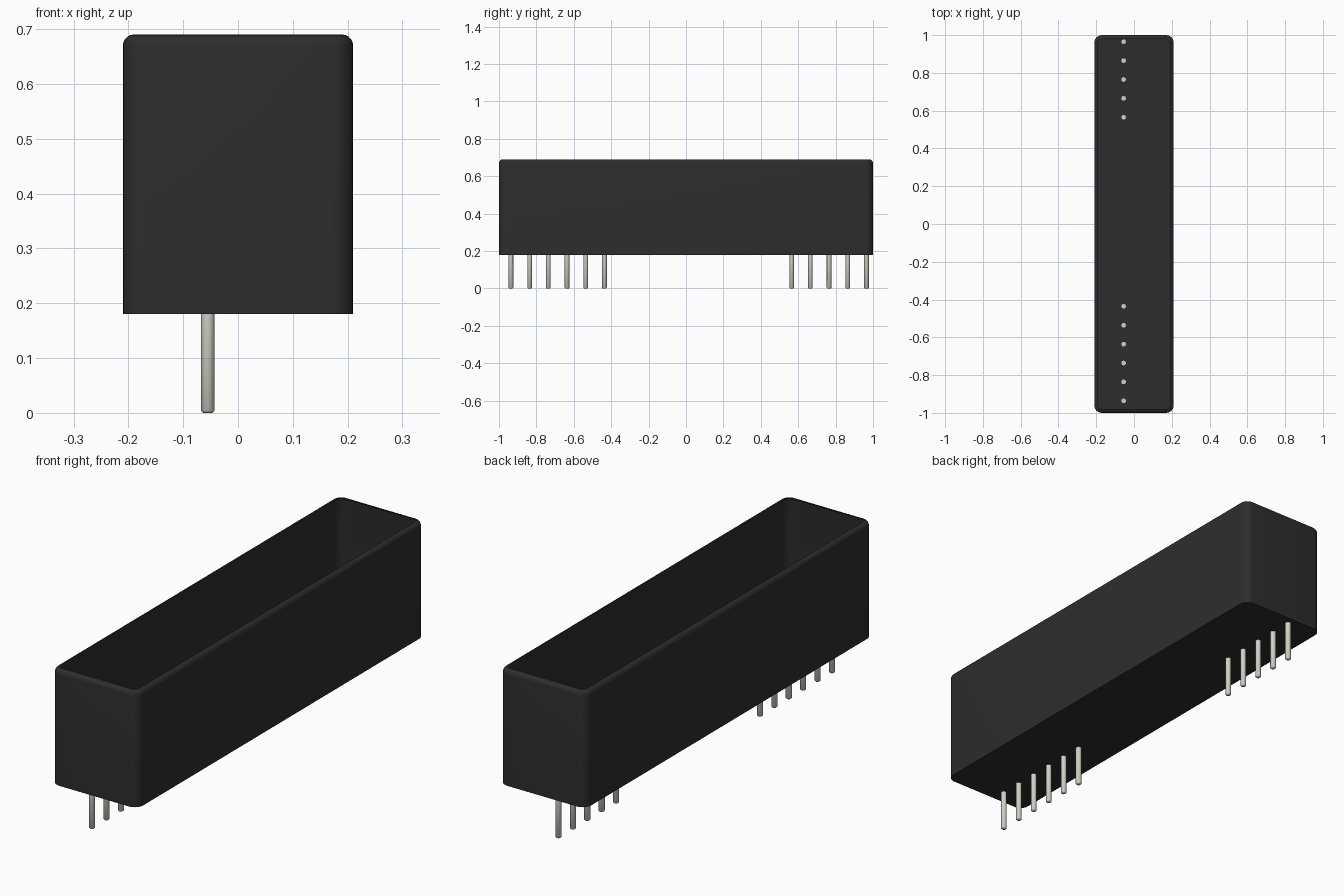
import bpy
import bmesh
import math

cube = bpy.data.objects.get("Cube")
if cube:
    bpy.data.objects.remove(cube, do_unlink=True)

HALF_X, HALF_Y = 0.21, 1.0
BASE_Z, TOP_Z = 0.18, 0.69
CORNER, LIP = 0.04, 0.02
PIN_X, PIN_R = -0.055, 0.0125


def make_material(name, rgb, roughness):
    mat = bpy.data.materials.new(name)
    mat.use_nodes = True
    mat.diffuse_color = (*rgb, 1)
    bsdf = mat.node_tree.nodes["Principled BSDF"]
    bsdf.inputs["Base Color"].default_value = (*rgb, 1)
    bsdf.inputs["Roughness"].default_value = roughness
    return mat


def finish(bm, name, mat, angle):
    mesh = bpy.data.meshes.new(name)
    bm.to_mesh(mesh)
    bm.free()
    mesh.materials.append(mat)
    obj = bpy.data.objects.new(name, mesh)
    bpy.context.collection.objects.link(obj)
    bpy.ops.object.select_all(action='DESELECT')
    obj.select_set(True)
    bpy.context.view_layer.objects.active = obj
    bpy.ops.object.shade_smooth_by_angle(angle=math.radians(angle))
    return obj


def rounded_loop(bm, inset, z, steps=6):
    """Ring of vertices round a rectangle with rounded corners."""
    r = CORNER - inset
    cx, cy = HALF_X - CORNER, HALF_Y - CORNER
    ring = []
    for k, (sx, sy) in enumerate([(1, 1), (-1, 1), (-1, -1), (1, -1)]):
        for i in range(steps + 1):
            a = math.pi / 2 * (k + i / steps)
            ring.append(bm.verts.new((sx * cx + r * math.cos(a),
                                      sy * cy + r * math.sin(a), z)))
    return ring


def bridge(bm, low, high):
    n = len(low)
    for i in range(n):
        j = (i + 1) % n
        bm.faces.new((low[i], low[j], high[j], high[i]))


black = make_material("black plastic", (0.026, 0.026, 0.026), 0.6)
metal = make_material("pale metal", (0.64, 0.635, 0.57), 0.5)

# Open-topped housing: floor, walls and a lip that curls inward
bm = bmesh.new()
rings = [rounded_loop(bm, 0, BASE_Z)]
for i in range(6):
    a = math.pi / 2 * i / 5
    rings.append(rounded_loop(bm, LIP * (1 - math.cos(a)),
                              TOP_Z - LIP + LIP * math.sin(a)))
bm.faces.new(list(reversed(rings[0])))
for low, high in zip(rings, rings[1:]):
    bridge(bm, low, high)
finish(bm, "housing", black, 40)


# Round pins with chamfered tips, just breaking through the floor
def make_pin(name, y):
    bm = bmesh.new()
    profile = [(PIN_R - 0.004, 0), (PIN_R, 0.004), (PIN_R, BASE_Z + 0.003)]
    sides = 16
    rings = [[bm.verts.new((r * math.cos(2 * math.pi * i / sides),
                            r * math.sin(2 * math.pi * i / sides), z))
              for i in range(sides)] for r, z in profile]
    bm.faces.new(list(reversed(rings[0])))
    bm.faces.new(rings[-1])
    for low, high in zip(rings, rings[1:]):
        bridge(bm, low, high)
    pin = finish(bm, name, metal, 50)
    pin.location = (PIN_X, y, 0)


for i in range(6):
    make_pin(f"front_pin_{i + 1}", -0.936 + 0.1 * i)
for i in range(5):
    make_pin(f"back_pin_{i + 1}", 0.565 + 0.1 * i)
